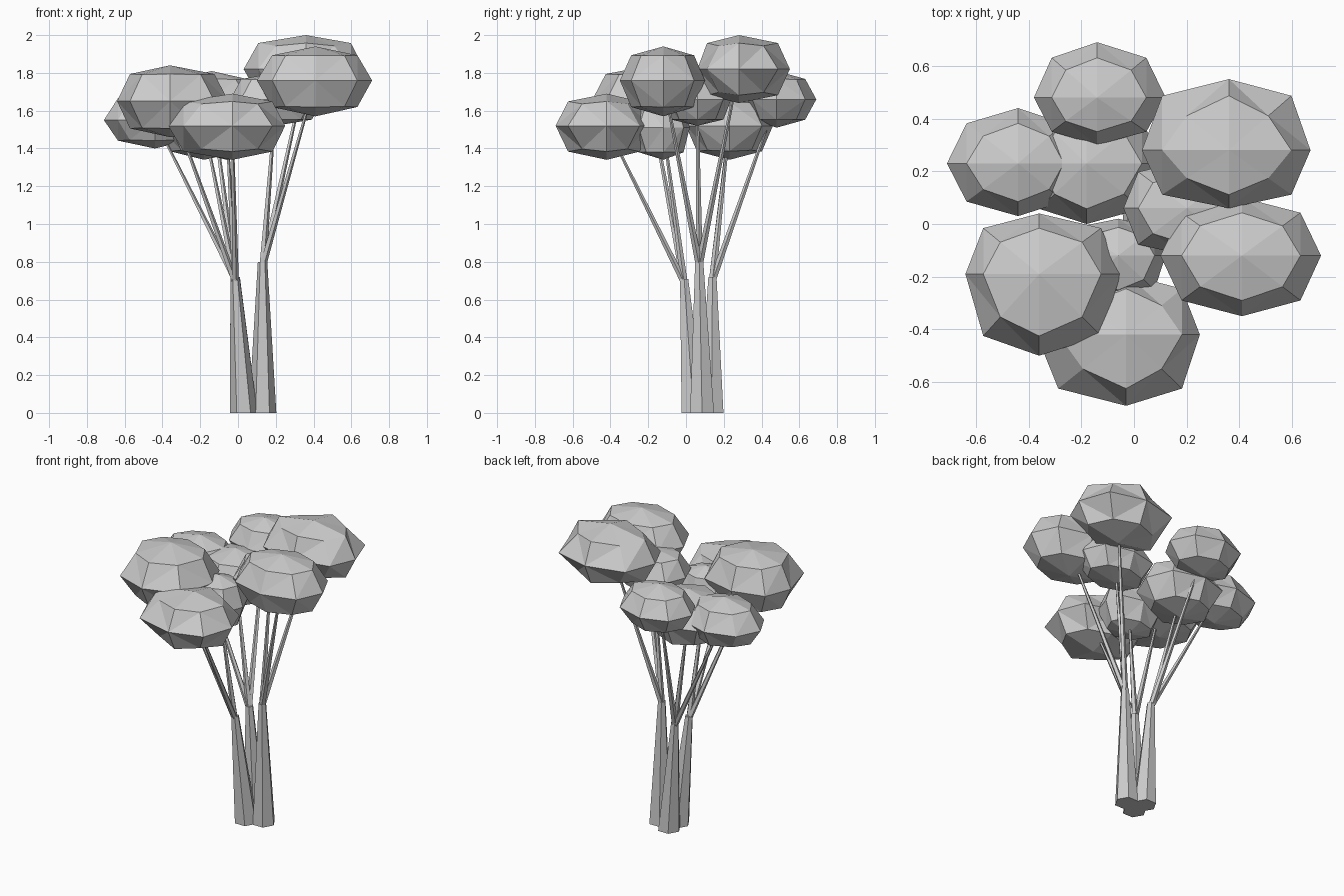
import bpy
import bmesh
import math
from mathutils import Vector

cube = bpy.data.objects.get("Cube")
if cube:
    bpy.data.objects.remove(cube, do_unlink=True)

# One plain colour for the whole tree
grey = bpy.data.materials.new("plain grey")
grey.use_nodes = True
colour = (0.6, 0.6, 0.6, 1.0)
grey.diffuse_color = colour
bsdf = next(n for n in grey.node_tree.nodes if n.type == "BSDF_PRINCIPLED")
bsdf.inputs["Base Color"].default_value = colour


def finish(bm, name):
    """Turn a bmesh into a flat shaded object."""
    bmesh.ops.recalc_face_normals(bm, faces=bm.faces[:])
    mesh = bpy.data.meshes.new(name)
    bm.to_mesh(mesh)
    bm.free()
    mesh.materials.append(grey)
    obj = bpy.data.objects.new(name, mesh)
    bpy.context.collection.objects.link(obj)
    return obj


def limb(name, start, end, start_radius, end_radius, sides):
    """Tapered limb with level ends."""
    bm = bmesh.new()
    rings = []
    for centre, radius in ((start, start_radius), (end, end_radius)):
        ring = []
        for i in range(sides):
            angle = math.tau * i / sides
            offset = Vector((math.cos(angle), math.sin(angle), 0)) * radius
            ring.append(bm.verts.new(Vector(centre) + offset))
        rings.append(ring)
    low, high = rings
    for i in range(sides):
        j = (i + 1) % sides
        bm.faces.new((low[i], low[j], high[j], high[i]))
    bm.faces.new(low[::-1])
    bm.faces.new(high)
    return finish(bm, name)


def leaf_clump(name, centre, x_range, y_range, z_range, power, corner):
    """Low-poly ball reaching the given limits.

    A higher power is boxier; a lower corner factor makes the rim pointed."""
    bm = bmesh.new()
    bmesh.ops.create_uvsphere(bm, u_segments=8, v_segments=4, radius=1)
    limits = (x_range, y_range, z_range)
    for v in bm.verts:
        size = sum(abs(c) ** power for c in v.co) ** (1 / power)
        pull = corner if min(abs(c) for c in v.co) > 0.1 else 1
        for axis, (low, high) in enumerate(limits):
            c = v.co[axis] / size * pull
            reach = high - centre[axis] if c > 0 else centre[axis] - low
            v.co[axis] = centre[axis] + c * reach
    bmesh.ops.triangulate(bm, faces=bm.faces[:])
    return finish(bm, name)


# Leaf clumps: centre, limits in x, y and z, then the shape factors
clumps = {
    "front": ((-0.03, -0.42, 1.52), (-0.37, 0.25), (-0.69, -0.19), (1.34, 1.69), 2.5, 0.87),
    "front_right": ((-0.36, -0.19, 1.65), (-0.64, -0.05), (-0.50, 0.04), (1.46, 1.84), 2.5, 0.95),
    "inner_front": ((-0.06, -0.12, 1.51), (-0.27, 0.12), (-0.29, 0.02), (1.34, 1.68), 2.6, 0.95),
    "back_left": ((0.36, 0.28, 1.82), (0.03, 0.67), (0.06, 0.55), (1.64, 2.0), 2.6, 0.86),
    "front_left": ((0.41, -0.12, 1.76), (0.10, 0.71), (-0.35, 0.10), (1.57, 1.94), 2.3, 0.96),
    "inner_left": ((0.20, 0.06, 1.66), (-0.04, 0.45), (-0.12, 0.24), (1.52, 1.80), 2.6, 0.95),
    "back_right": ((-0.44, 0.23, 1.55), (-0.71, -0.20), (0.03, 0.44), (1.40, 1.71), 2.15, 0.95),
    "back": ((-0.14, 0.48, 1.66), (-0.38, 0.12), (0.30, 0.69), (1.51, 1.81), 2.1, 0.97),
    "inner_back": ((-0.18, 0.23, 1.52), (-0.42, 0.10), (0.00, 0.46), (1.34, 1.69), 2.4, 0.93),
}
for label, shape in clumps.items():
    leaf_clump(label + "_leaf_clump", *shape)

# Three leaning trunks, each forking into three thin branches
trunks = {
    "front": ((0.03, 0.04, 0), (-0.015, -0.01, 0.71),
              ("front", "front_right", "inner_front")),
    "left": ((0.13, 0.085, 0), (0.13, 0.07, 0.80),
             ("back_left", "front_left", "inner_left")),
    "back": ((0.03, 0.135, 0), (-0.015, 0.14, 0.72),
             ("back_right", "back", "inner_back")),
}
for label, (foot, fork, targets) in trunks.items():
    limb(label + "_trunk", foot, fork, 0.073, 0.025, 6)
    for target in targets:
        tip = clumps[target][0]
        root = Vector(fork) - Vector((0, 0, 0.02))
        limb(target + "_branch", root, tip, 0.02, 0.006, 5)
